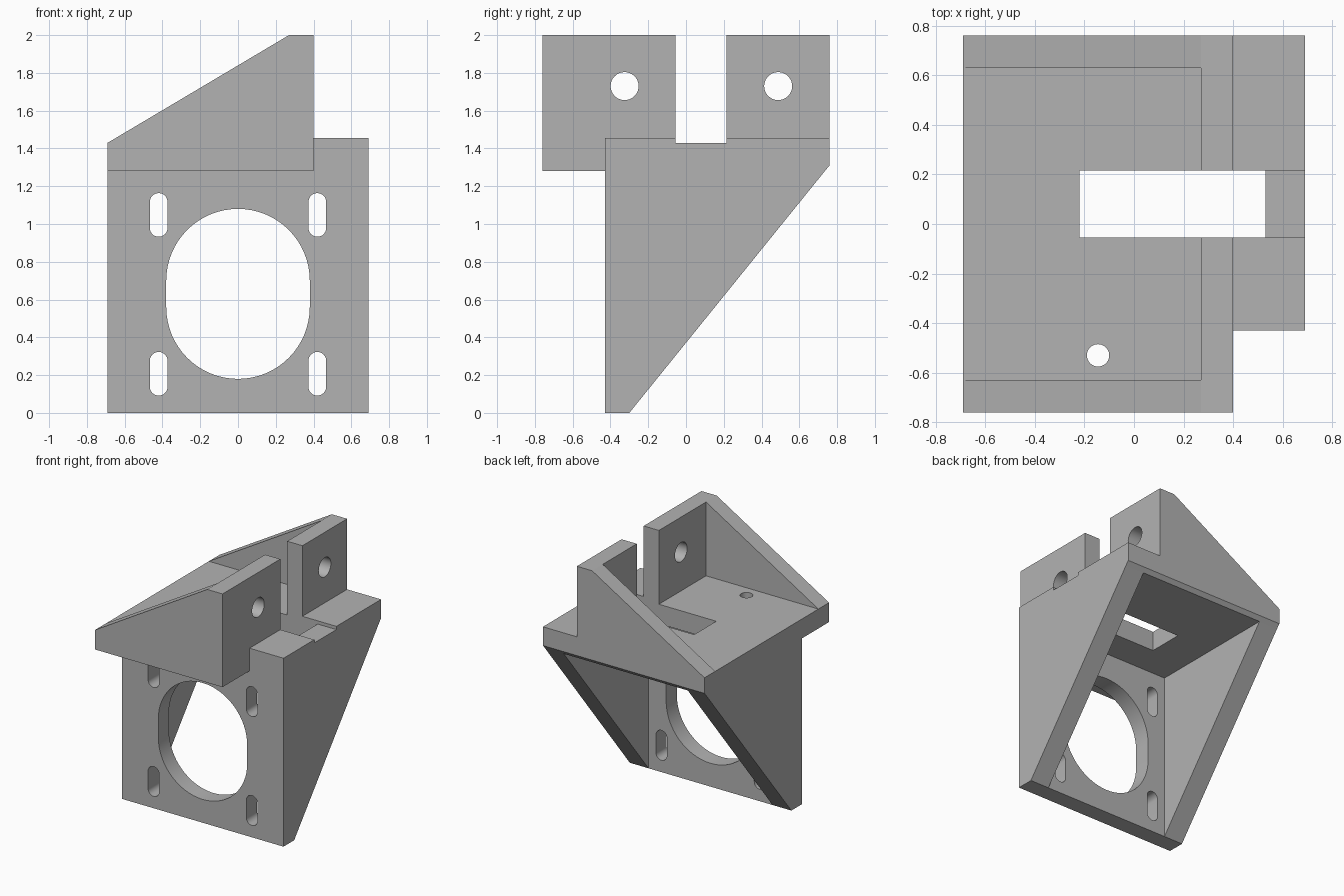
import bpy, bmesh
from math import cos, sin, pi, radians

if "Cube" in bpy.data.objects:
    bpy.data.objects.remove(bpy.data.objects["Cube"], do_unlink=True)

grey = bpy.data.materials.new("plain grey")
grey.use_nodes = True
COLOUR = (0.45, 0.45, 0.45, 1)
grey.diffuse_color = COLOUR
grey.node_tree.nodes["Principled BSDF"].inputs["Base Color"].default_value = COLOUR


def prism(name, axis, points, lo, hi):
    """Extrude a 2D outline along an axis from lo to hi."""
    place = {"X": lambda a, b, d: (d, a, b),
             "Y": lambda a, b, d: (a, d, b),
             "Z": lambda a, b, d: (a, b, d)}[axis]
    bm = bmesh.new()
    ends = [[bm.verts.new(place(a, b, d)) for a, b in points] for d in (lo, hi)]
    bm.faces.new(ends[0])
    bm.faces.new(ends[1])
    n = len(points)
    for i in range(n):
        j = (i + 1) % n
        bm.faces.new((ends[0][i], ends[0][j], ends[1][j], ends[1][i]))
    bmesh.ops.recalc_face_normals(bm, faces=bm.faces)
    mesh = bpy.data.meshes.new(name)
    bm.to_mesh(mesh)
    bm.free()
    mesh.materials.append(grey)
    obj = bpy.data.objects.new(name, mesh)
    bpy.context.collection.objects.link(obj)
    return obj


def rect(a0, a1, b0, b1):
    return [(a0, b0), (a1, b0), (a1, b1), (a0, b1)]


def stadium(a, b, r, straight=0.0, n=32):
    """Circle outline, stretched by a straight run in the second direction."""
    pts = []
    for centre, start in ((b + straight / 2, 0), (b - straight / 2, pi)):
        for i in range(n + 1):
            if straight == 0 and i == n:
                continue
            t = start + pi * i / n
            pts.append((a + r * cos(t), centre + r * sin(t)))
    return pts


def cut(obj, cutters):
    """Subtract the cutters, remove them, and smooth the bores."""
    for c in cutters:
        c.hide_render = True
        mod = obj.modifiers.new("cut", "BOOLEAN")
        mod.operation = "DIFFERENCE"
        mod.solver = "EXACT"
        mod.object = c
    bpy.ops.object.select_all(action="DESELECT")
    obj.select_set(True)
    bpy.context.view_layer.objects.active = obj
    for mod in list(obj.modifiers):
        bpy.ops.object.modifier_apply(modifier=mod.name)
    for c in cutters:
        bpy.data.objects.remove(c, do_unlink=True)
    bpy.ops.object.shade_smooth_by_angle(angle=radians(30))


# Main dimensions
W, IN = 0.69, 0.53            # outer and inner half width
FRONT, INNER = -0.43, -0.30   # motor plate faces
D = 0.76                      # half depth
BASE, TOP, LEDGE = 1.28, 1.43, 1.455
UP0, UP1 = 0.27, 0.40         # upright plate faces
G0, G1 = -0.055, 0.215        # central gap
GUS = 0.63                    # inner face of gussets

# Motor plate with large opening and four adjusting slots
motor_plate = prism("motor_plate", "Y", rect(-IN, IN, 0, BASE), FRONT, INNER)
holes = [prism("opening_cutter", "Y", stadium(0, 0.63, 0.38, 0.14), -0.6, -0.1)]
for x in (-0.42, 0.42):
    for z in (0.207, 1.048):
        holes.append(prism("slot_cutter", "Y", stadium(x, z, 0.047, 0.137, 16), -0.6, -0.1))
cut(motor_plate, holes)

# Tapered side walls
wall = [(FRONT, 0), (INNER, 0), (0.735, BASE), (FRONT, BASE)]
prism("right_side_wall", "X", wall, -W, -IN)
prism("left_side_wall", "X", wall, IN, W)


def deck(front, top):
    return [(front, BASE), (0.735, BASE), (D, 1.31), (D, top), (front, top)]


# Floor with central slot and screw hole
floor = prism("floor_plate", "X", deck(-D, TOP), -W, UP1)
cut(floor, [prism("slot_cutter", "Z", rect(-0.22, 0.6, G0, G1), 1.1, 1.7),
            prism("screw_cutter", "Z", stadium(-0.145, -0.53, 0.045), 1.1, 1.7)])

# Raised ledge beside the upright, with slot and shallow groove
ledge = prism("side_ledge", "X", deck(FRONT, LEDGE), UP1, W)
cut(ledge, [prism("slot_cutter", "Z", rect(0.3, IN, G0, G1), 1.1, 1.7),
            prism("groove_cutter", "Z", rect(0.35, 0.8, G0, G1), TOP, 1.6)])

# Upright panels with rod holes, either side of the gap
for name, y0, y1, hole in (("front_upright", -GUS, G0, -0.325),
                           ("back_upright", G1, GUS, 0.488)):
    panel = prism(name, "X", rect(y0, y1, TOP, 2), UP0, UP1)
    cut(panel, [prism("rod_cutter", "X", stadium(hole, 1.73, 0.074), 0.1, 0.6)])

# Sloping gussets at front and back
gusset = [(-W, TOP), (UP1, TOP), (UP1, 2), (UP0, 2)]
prism("front_gusset", "Y", gusset, -D, -GUS)
prism("back_gusset", "Y", gusset, GUS, D)
